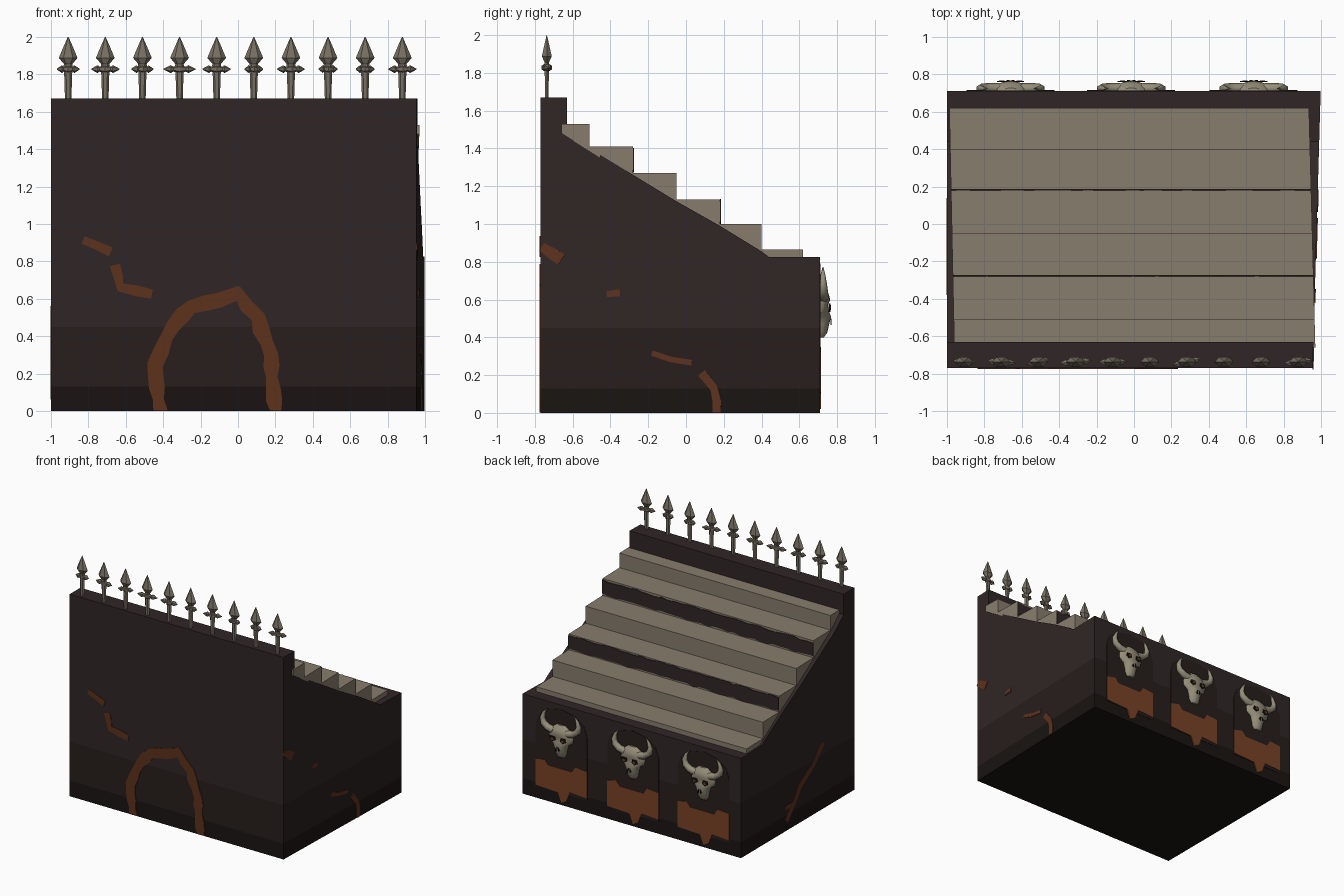
import bpy, bmesh, math, random
from mathutils import Vector, Matrix

if "Cube" in bpy.data.objects:
    bpy.data.objects.remove(bpy.data.objects["Cube"])
random.seed(4)


def mat(name, rgb):
    m = bpy.data.materials.new(name)
    m.diffuse_color = (*rgb, 1)
    m.use_nodes = True
    m.node_tree.nodes["Principled BSDF"].inputs["Base Color"].default_value = m.diffuse_color
    return m


STONE = mat("dark stone", (0.030, 0.019, 0.019))
SHADE = mat("deep stone", (0.020, 0.013, 0.012))
SOOT = mat("soot base", (0.010, 0.007, 0.006))
TREAD = mat("worn tan stone", (0.245, 0.205, 0.150))
IRON = mat("aged spike", (0.190, 0.165, 0.125))
BONE = mat("bone", (0.30, 0.27, 0.19))
EMBER = mat("ember panel", (0.190, 0.055, 0.018))
DIM = mat("dim ember", (0.110, 0.032, 0.012))


def make(name, bm, *mats, recalc=True):
    if recalc:
        bmesh.ops.recalc_face_normals(bm, faces=bm.faces[:])
    me = bpy.data.meshes.new(name)
    bm.to_mesh(me)
    bm.free()
    for m in mats:
        me.materials.append(m)
    ob = bpy.data.objects.new(name, me)
    bpy.context.collection.objects.link(ob)
    return ob


def smooth(ob, angle=40):
    bpy.ops.object.select_all(action='DESELECT')
    ob.select_set(True)
    bpy.context.view_layer.objects.active = ob
    bpy.ops.object.shade_smooth_by_angle(angle=math.radians(angle))


def prism(profile, left, right):
    """Extrude a (y, z) profile between two x = f(y) planes."""
    bm = bmesh.new()
    a = [bm.verts.new((left(y), y, z)) for y, z in profile]
    b = [bm.verts.new((right(y), y, z)) for y, z in profile]
    bm.faces.new(a)
    bm.faces.new(b[::-1])
    for i in range(len(a)):
        j = (i + 1) % len(a)
        bm.faces.new((a[i], b[i], b[j], a[j]))
    return bm


def thicken(ob, t=0.006):
    m = ob.modifiers.new("thin plate", 'SOLIDIFY')
    m.thickness = t
    m.offset = 0


def ribbon(name, pts, width, place, m, jitter=0.25, step=0.06):
    """Ragged painted band along a 2D path, put on a surface by place(u, v)."""
    path = []
    for p, q in zip(pts, pts[1:]):
        p, q = Vector(p), Vector(q)
        n = max(1, int((q - p).length / step))
        path += [p.lerp(q, i / n) for i in range(n)]
    path.append(Vector(pts[-1]))
    bm = bmesh.new()
    prev = None
    for i, p in enumerate(path):
        d = (path[min(i + 1, len(path) - 1)] - path[max(i - 1, 0)]).normalized()
        s = Vector((-d.y, d.x)) * width / 2
        k = [1 + random.uniform(-jitter, jitter) for _ in range(2)]
        row = [bm.verts.new(place(*(p + s * k[0]))), bm.verts.new(place(*(p - s * k[1])))]
        if prev:
            bm.faces.new((prev[0], prev[1], row[1], row[0]))
        prev = row
    thicken(make(name, bm, m, recalc=False))


def plate(name, pts, place, m):
    bm = bmesh.new()
    bm.faces.new([bm.verts.new(place(*p)) for p in pts])
    thicken(make(name, bm, m, recalc=False))


# Main body: tall rear wall with sloping sides, darker towards the ground
right_x = lambda y: 0.955 + 0.043 * (y + 0.77) / 1.48
corners = [(-0.51, 1.41), (-0.28, 1.27), (-0.05, 1.13), (0.18, 1.0), (0.40, 0.865)]
body = [(-0.77, 0), (-0.77, 1.67), (-0.63, 1.67), (-0.63, 1.50)]
body += [(y, z - 0.01) for y, z in corners] + [(0.44, 0.825), (0.71, 0.825), (0.71, 0)]
bm = prism(body, lambda y: -1.0, right_x)
for z in (0.13, 0.45):
    bmesh.ops.bisect_plane(bm, geom=bm.verts[:] + bm.edges[:] + bm.faces[:],
                           plane_co=(0, 0, z), plane_no=(0, 0, 1))
for f in bm.faces:
    z = f.calc_center_bounds().z
    f.material_index = 2 if z < 0.13 else 1 if z < 0.45 else 0
make("stair_body", bm, STONE, SHADE, SOOT)

# Stair treads
steps = [(-0.66, 1.48), (-0.66, 1.53), (-0.51, 1.53)]
tops = corners + [(0.62, 0.8)]
for (y, z), (y2, _) in zip(corners, tops[1:]):
    steps += [(y, z), (y2, z)]
steps += [(0.62, 0.80), (0.42, 0.80)]
stair_l = lambda y: -0.962 - 0.025 * (y + 0.6) / 1.2
stair_r = lambda y: 0.968 - 0.032 * (y + 0.6) / 1.2
make("treads", prism(steps, stair_l, stair_r), TREAD)

# Dark ragged risers on every second step
for y, z in ((-0.28, 1.338), (0.18, 1.066)):
    ribbon("dark_riser", [(stair_l(y), z), (stair_r(y), z)], 0.115,
           lambda u, v, y=y: (u, y + 0.003, v), STONE, 0.14)

# Glowing cracks on the front, right and left faces
front = lambda u, v: (u, -0.772, max(v, 0.002))
right = lambda u, v: (right_x(u) + 0.002, u, max(v, 0.002))
left = lambda u, v: (-1.0, u, max(v, 0.002))
ribbon("front_arch_crack", [(-0.42, 0), (-0.44, 0.25), (-0.35, 0.46), (-0.25, 0.56),
                            (-0.1, 0.59), (0, 0.63), (0.1, 0.50), (0.17, 0.3), (0.20, 0)], 0.075, front, DIM)
ribbon("front_crack_a", [(-0.83, 0.91), (-0.68, 0.85)], 0.045, front, DIM)
ribbon("front_crack_b", [(-0.66, 0.78), (-0.63, 0.66), (-0.46, 0.625)], 0.05, front, DIM)
ribbon("right_crack_a", [(-0.765, 0.88), (-0.66, 0.81)], 0.06, right, DIM)
ribbon("right_crack_b", [(-0.42, 0.63), (-0.35, 0.635)], 0.035, right, DIM)
ribbon("right_crack_c", [(-0.18, 0.32), (-0.08, 0.28), (0.03, 0.265)], 0.03, right, DIM)
ribbon("right_crack_d", [(0.08, 0.21), (0.15, 0.13), (0.165, 0.0)], 0.045, right, DIM)
ribbon("left_crack", [(0.12, 0.08), (0.06, 0.15), (-0.06, 0.30), (-0.22, 0.40), (-0.36, 0.55)], 0.05, left, DIM)
ribbon("left_crack_branch", [(0.14, 0.19), (0.0, 0.19)], 0.035, left, DIM)


# Spikes along the wall: turned pickets with a flattened spearhead and a cross bar
def lathe(bm, prof, seg, m):
    rings = []
    for r, h in prof:
        rings.append([bm.verts.new(m @ Vector((r * math.cos(2 * math.pi * i / seg),
                                               r * math.sin(2 * math.pi * i / seg), h)))
                      for i in range(seg)])
    for a, b in zip(rings, rings[1:]):
        for i in range(seg):
            j = (i + 1) % seg
            bm.faces.new((a[i], a[j], b[j], b[i]))
    bm.faces.new(rings[0][::-1])
    bm.faces.new(rings[-1])


for i in range(10):
    x = -0.908 + i * 0.1985
    bm = bmesh.new()
    base = Matrix.Translation((x, -0.737, 1.66)) @ Matrix.Diagonal((1, 0.6, 1, 1))
    lathe(bm, [(0.017, 0), (0.021, 0.13), (0.024, 0.19), (0.022, 0.195), (0.05, 0.228),
               (0.024, 0.29), (0.002, 0.34)], 6, base)
    half = random.choice((0.085, 0.06, 0.075, 0.05))
    bar = (Matrix.Translation((x, -0.737, 1.828)) @ Matrix.Rotation(random.uniform(-0.25, 0.25), 4, 'Z')
           @ Matrix.Rotation(math.pi / 2, 4, 'Y'))
    lathe(bm, [(0.003, -half), (0.021, -half * 0.55), (0.013, -half * 0.4), (0.024, 0),
               (0.013, half * 0.4), (0.021, half * 0.55), (0.003, half)], 6, bar)
    make("spike", bm, IRON)


# Horned skull niches on the rear face
def horn(name, pts, y):
    cu = bpy.data.curves.new(name, 'CURVE')
    cu.dimensions = '3D'
    cu.bevel_depth = 1.0
    cu.bevel_resolution = 1
    cu.use_fill_caps = True
    sp = cu.splines.new('POLY')
    sp.points.add(len(pts) - 1)
    for p, (x, z, r) in zip(sp.points, pts):
        p.co = (x, y, z, 1)
        p.radius = r
    ob = bpy.data.objects.new(name, cu)
    cu.materials.append(BONE)
    bpy.context.collection.objects.link(ob)


def skull(cx):
    back = lambda d: (lambda u, v: (cx + u, 0.71 + d, v))
    # arched niche, ember panel with drip
    arch = [(0.235, 0.10), (0.235, 0.62)]
    arch += [(0.235 * math.cos(a), 0.62 + 0.17 * math.sin(a)) for a in (0.5, 1.0, 1.57, 2.14, 2.64)]
    arch += [(-0.235, 0.62), (-0.235, 0.10)]
    plate("niche", arch, back(0.0), SHADE)
    plate("ember_panel", [(-0.235, 0.12), (-0.08, 0.13), (-0.05, 0.05), (0.0, 0.02), (0.03, 0.10), (0.235, 0.11),
                          (0.235, 0.32), (0.15, 0.34), (0.12, 0.30), (-0.1, 0.30), (-0.13, 0.35),
                          (-0.235, 0.34)], back(0.003), EMBER)
    # head lofted from half-ellipse rows: z, half width, depth
    rows = [(0.400, 0.030, 0.022), (0.425, 0.048, 0.040), (0.47, 0.056, 0.050), (0.51, 0.068, 0.060),
            (0.535, 0.105, 0.050), (0.575, 0.112, 0.046), (0.60, 0.100, 0.056), (0.635, 0.080, 0.045),
            (0.665, 0.040, 0.020)]
    bm = bmesh.new()
    rings = [[bm.verts.new((cx + w * math.cos(math.pi * i / 8), 0.708 + d * math.sin(math.pi * i / 8), z))
              for i in range(9)] for z, w, d in rows]
    for a, b in zip(rings, rings[1:]):
        for i in range(8):
            bm.faces.new((a[i], a[i + 1], b[i + 1], b[i]))
        bm.faces.new((a[8], a[0], b[0], b[8]))
    bm.faces.new(rings[0])
    bm.faces.new(rings[-1])
    smooth(make("skull_head", bm, BONE))
    for s in (-1, 1):
        # eye sockets, nostrils and horns
        ex = s * 0.047
        plate("eye_socket", [(ex - 0.026, 0.552), (ex, 0.535), (ex + 0.026, 0.552),
                             (ex + 0.02, 0.578), (ex - 0.02, 0.578)], back(0.051), SOOT)
        plate("eye_glow", [(ex - 0.014, 0.556), (ex, 0.546), (ex + 0.014, 0.556), (ex, 0.57)], back(0.055), EMBER)
        plate("nostril", [(s * 0.006, 0.50), (s * 0.022, 0.475), (s * 0.008, 0.465)], back(0.058), SOOT)
        horn("horn", [(cx + s * 0.06, 0.61, 0.030), (cx + s * 0.115, 0.62, 0.029), (cx + s * 0.155, 0.65, 0.026),
                      (cx + s * 0.165, 0.69, 0.020), (cx + s * 0.15, 0.735, 0.012), (cx + s * 0.125, 0.772, 0.002)], 0.725)


for cx in (-0.66, -0.015, 0.64):
    skull(cx)
